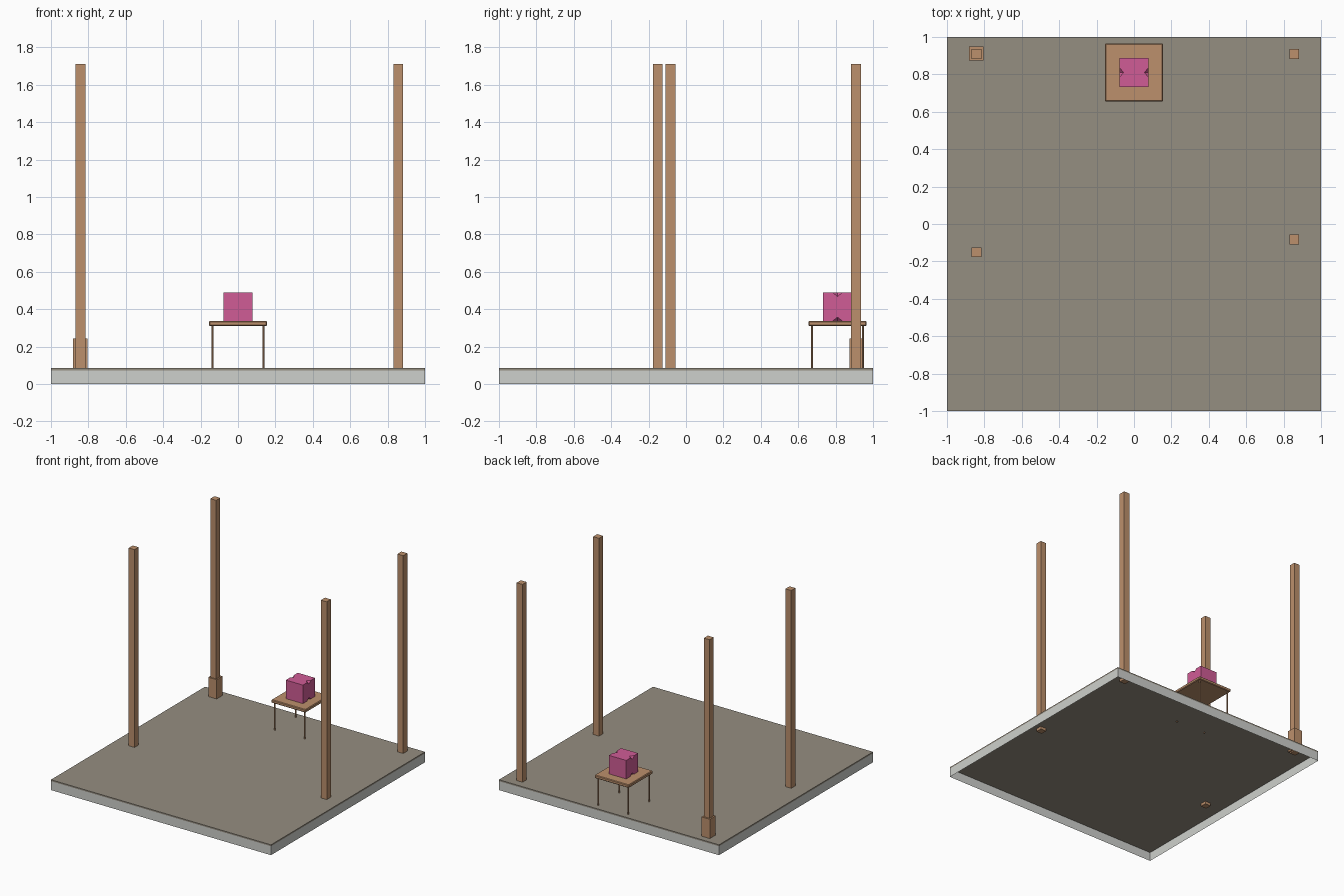
import bpy, bmesh
from mathutils import Matrix, Vector

if "Cube" in bpy.data.objects:
    bpy.data.objects.remove(bpy.data.objects["Cube"])


def material(name, rgb):
    lin = [((c / 255 + 0.055) / 1.055) ** 2.4 for c in rgb]
    m = bpy.data.materials.new(name)
    m.diffuse_color = (*lin, 1)
    m.use_nodes = True
    m.node_tree.nodes["Principled BSDF"].inputs["Base Color"].default_value = m.diffuse_color
    return m


WOOD = material("warm wood", (188, 144, 108))
FLOOR = material("stone floor", (149, 142, 129))
WALL = material("pale concrete", (206, 208, 204))
PINK = material("pink", (208, 92, 150))


def finish(name, bm, mat):
    me = bpy.data.meshes.new(name)
    bm.to_mesh(me)
    bm.free()
    ob = bpy.data.objects.new(name, me)
    bpy.context.collection.objects.link(ob)
    if mat:
        me.materials.append(mat)
    return ob


def box(name, lo, hi, mat, bevel=0, open_ends=False):
    lo, hi = Vector(lo), Vector(hi)
    bm = bmesh.new()
    bmesh.ops.create_cube(bm, size=1, matrix=Matrix.Translation((lo + hi) / 2)
                          @ Matrix.Diagonal((*(hi - lo), 1)))
    if bevel:
        bmesh.ops.bevel(bm, geom=bm.edges[:], offset=bevel, segments=1, affect='EDGES')
    if open_ends:
        caps = [f for f in bm.faces if abs(f.normal.z) > 0.5]
        bmesh.ops.delete(bm, geom=caps, context='FACES_ONLY')
    return finish(name, bm, mat)


# Platform: thin floor slab on a hollow skirt, open underneath
box("floor_slab", (-1, -1, 0.073), (1, 1, 0.085), FLOOR)
box("platform_skirt", (-1, -1, 0), (1, 1, 0.073), WALL, open_ends=True)

# Four tall posts, passing slightly through the floor
H = 0.0265
for name, x, y in [("back_left_post", -0.843, 0.909), ("back_right_post", 0.857, 0.909),
                   ("front_left_post", -0.843, -0.151), ("front_right_post", 0.857, -0.083)]:
    box(name, (x - H, y - H, 0.05), (x + H, y + H, 1.71), WOOD)

# Sleeve around the foot of one post
box("post_sleeve", (-0.881, 0.873, 0.06), (-0.805, 0.949, 0.243), WOOD)

# Table
TY = 0.81
box("table_top", (-0.156, TY - 0.156, 0.311), (0.156, TY + 0.156, 0.337), WOOD, bevel=0.005)
for sx, side in ((-1, "left"), (1, "right")):
    for sy, end in ((-1, "front"), (1, "back")):
        bm = bmesh.new()
        bmesh.ops.create_cone(bm, cap_ends=True, segments=8, radius1=0.006, radius2=0.006,
                              depth=0.25, matrix=Matrix.Translation(
                                  (sx * 0.136, TY + sy * 0.136, 0.19)))
        finish(f"{end}_{side}_table_leg", bm, WOOD)

# Pink block with pointed notches in the middle of its side edges
S, Z0, Z1 = 0.078, 0.337, 0.489
block = box("pink_block", (-S, TY - S, Z0), (S, TY + S, Z1), PINK)
bm = bmesh.new()
for x in (-S, S):
    for z in (Z0, Z1):
        bmesh.ops.create_uvsphere(bm, u_segments=4, v_segments=2, radius=1,
                                  matrix=Matrix.Translation((x, TY, z))
                                  @ Matrix.Diagonal((0.023, 0.026, 0.021, 1)))
cutter = finish("notch_cutter", bm, PINK)
cutter.hide_render = True
mod = block.modifiers.new("notches", 'BOOLEAN')
mod.operation = 'DIFFERENCE'
mod.solver = 'EXACT'
mod.object = cutter
bpy.context.view_layer.objects.active = block
bpy.ops.object.modifier_apply(modifier=mod.name)
bpy.data.objects.remove(cutter)
